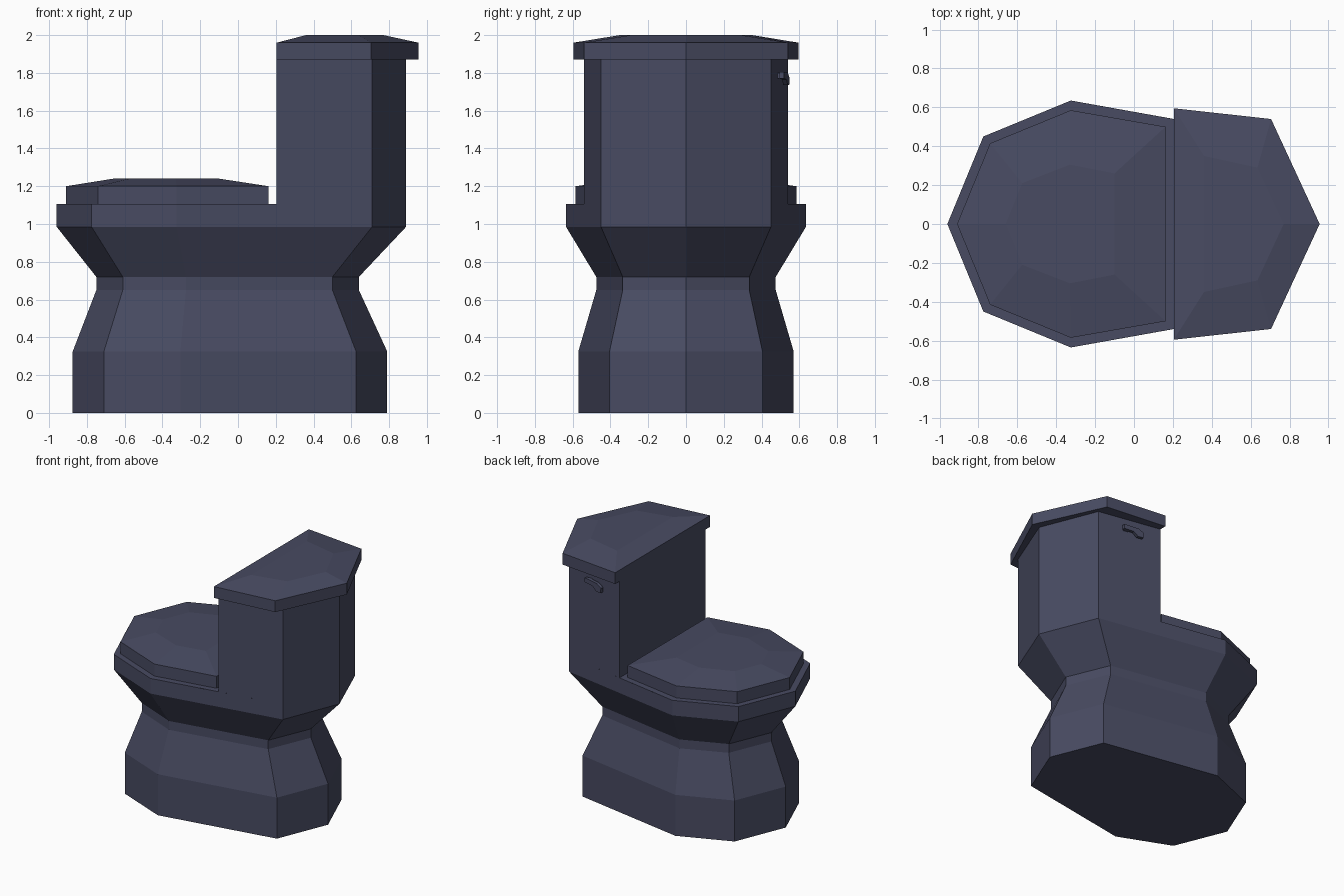
import bpy
import bmesh
from mathutils import Vector

if "Cube" in bpy.data.objects:
    bpy.data.objects.remove(bpy.data.objects["Cube"])

mat = bpy.data.materials.new("dark slate blue")
mat.diffuse_color = (0.065, 0.070, 0.122, 1)
mat.use_nodes = True
mat.node_tree.nodes["Principled BSDF"].inputs["Base Color"].default_value = mat.diffuse_color


def ring(half):
    """Mirror a half outline (y >= 0, listed front tip to tank end) into a CCW loop."""
    full = half + [(x, -y) for x, y in reversed(half) if y > 0]
    return full[::-1]


def finish(bm, name):
    me = bpy.data.meshes.new(name)
    bm.to_mesh(me)
    bm.free()
    me.materials.append(mat)
    ob = bpy.data.objects.new(name, me)
    bpy.context.collection.objects.link(ob)
    return ob


def loft(name, levels, bottom=True, top=True):
    """Skin a stack of (z, half outline) levels with flat faces."""
    bm = bmesh.new()
    rows = [[bm.verts.new((x, y, z)) for x, y in ring(h)] for z, h in levels]
    n = len(rows[0])
    for a, b in zip(rows, rows[1:]):
        for i in range(n):
            j = (i + 1) % n
            bm.faces.new((a[i], a[j], b[j], b[i]))
    if bottom:
        bm.faces.new(rows[0][::-1])
    if top:
        bm.faces.new(rows[-1])
    return finish(bm, name)


# Stretched octagon outlines of the body
foot = [(-0.875, 0), (-0.71, 0.405), (-0.305, 0.57), (0.625, 0.405), (0.79, 0)]
neck = [(-0.75, 0), (-0.61, 0.335), (-0.275, 0.475), (0.50, 0.335), (0.64, 0)]
rim = [(-0.96, 0), (-0.775, 0.45), (-0.325, 0.635), (0.71, 0.45), (0.89, 0)]
loft("pedestal_and_bowl", [(0, foot), (0.325, foot), (0.65, neck), (0.72, neck),
                           (0.985, rim), (1.105, rim)], top=False)

# Flat rim top in front of the tank
bm = bmesh.new()
bm.faces.new([bm.verts.new((x, y, 1.105)) for x, y in ring(rim[:3] + [(0.205, 0.54)])])
finish(bm, "bowl_rim")

# Tank, rising flush from the bowl sides
tank = [(0.205, 0.54), (0.71, 0.45), (0.89, 0)]
loft("tank", [(1.105, tank), (1.87, tank)], bottom=False, top=False)

# Tank lid with a shallow bevelled top
lid = [(0.205, 0.595), (0.705, 0.54), (0.955, 0)]
lid_top = [(0.36, 0.35), (0.635, 0.29), (0.77, 0)]
loft("tank_lid", [(1.87, lid), (1.96, lid), (2.0, lid_top)])

# Closed seat cover
seat = [(-0.91, 0), (-0.74, 0.415), (-0.325, 0.585), (0.162, 0.5)]
seat_top = [(-0.66, 0), (-0.575, 0.21), (-0.33, 0.305), (-0.10, 0.26)]
loft("seat_cover", [(1.105, seat), (1.2, seat), (1.24, seat_top)], bottom=False)

# Flush handle on the tank's +y side: profiles along the wall, extruded outward
p0 = Vector((0.52, 0.483, 0))
along = Vector((-0.505, 0.09, 0)).normalized()
out = Vector((0.09, 0.505, 0)).normalized()


def wall_part(name, profile, near, far):
    bm = bmesh.new()
    loops = [[bm.verts.new(p0 + along * s + out * d + Vector((0, 0, z))) for s, z in profile]
             for d in (near, far)]
    n = len(profile)
    for i in range(n):
        j = (i + 1) % n
        bm.faces.new((loops[0][i], loops[0][j], loops[1][j], loops[1][i]))
    bm.faces.new(loops[0])
    bm.faces.new(loops[1])
    bmesh.ops.recalc_face_normals(bm, faces=bm.faces[:])
    finish(bm, name)


wall_part("handle_pivot", [(0.01, 1.77), (0.05, 1.77), (0.05, 1.80), (0.01, 1.80)], 0, 0.018)
wall_part("flush_handle", [(0, 1.77), (0.08, 1.765), (0.115, 1.735), (0.16, 1.735),
                           (0.165, 1.775), (0.12, 1.80), (0, 1.805)], 0.012, 0.036)
